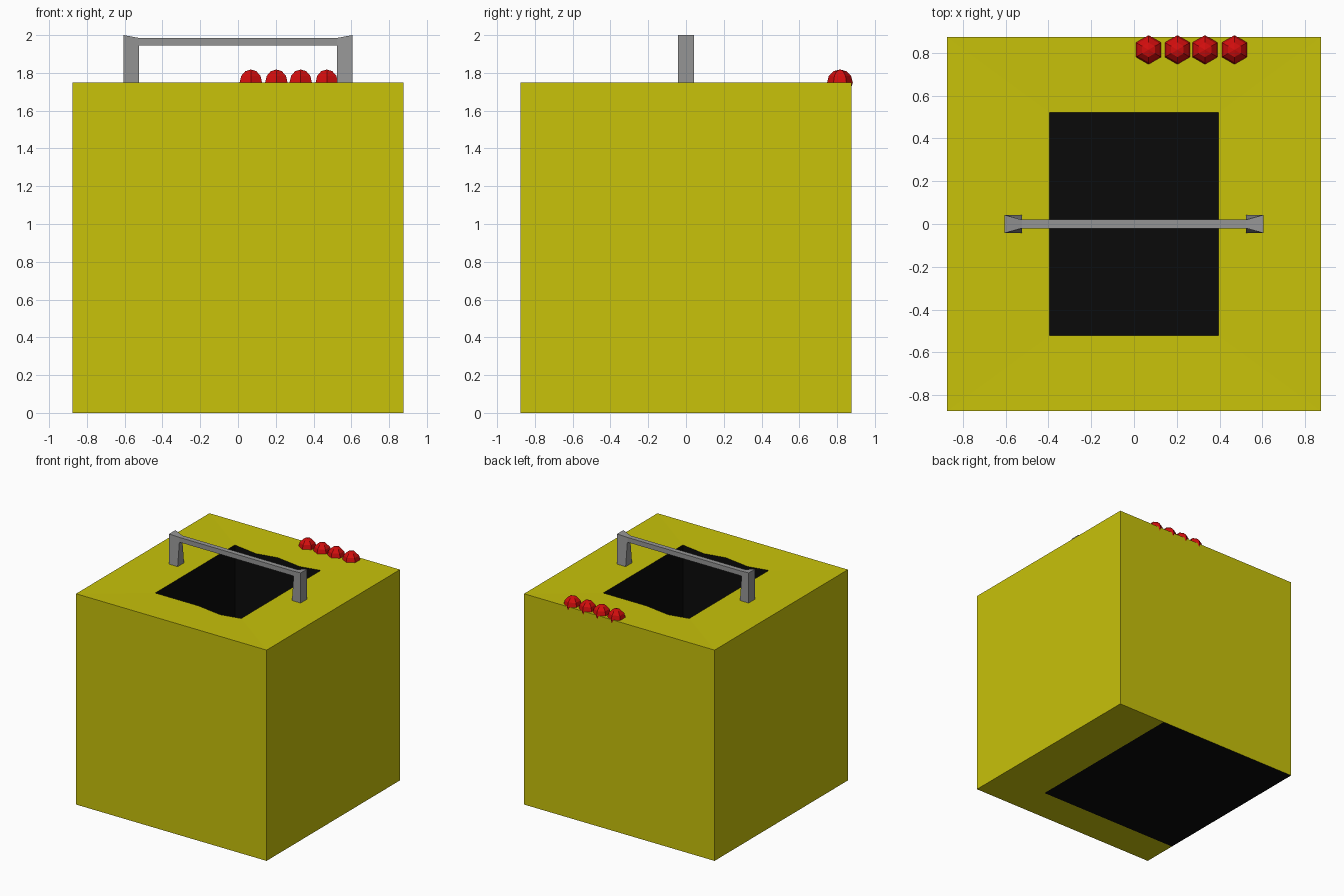
import bpy, bmesh

if "Cube" in bpy.data.objects:
    bpy.data.objects.remove(bpy.data.objects["Cube"])


def material(name, rgb):
    m = bpy.data.materials.new(name)
    m.diffuse_color = (*rgb, 1)
    m.use_nodes = True
    m.node_tree.nodes["Principled BSDF"].inputs["Base Color"].default_value = m.diffuse_color
    return m


yellow = material("yellow", (0.58, 0.54, 0.003))
black = material("black", (0.003, 0.003, 0.003))
red = material("red", (0.65, 0.004, 0.004))
grey = material("grey", (0.3, 0.3, 0.3))


def finish(bm, name, *mats):
    me = bpy.data.meshes.new(name)
    bm.to_mesh(me)
    bm.free()
    ob = bpy.data.objects.new(name, me)
    bpy.context.collection.objects.link(ob)
    for m in mats:
        me.materials.append(m)
    return ob


# Box body: four walls, a top with a slightly sagging rim, a black shaft
S, H = 0.875, 1.75
bm = bmesh.new()


def face(verts, mat=0):
    f = bm.faces.new(verts)
    f.material_index = mat
    return f


corners = [(-S, -S), (S, -S), (S, S), (-S, S)]
low = [bm.verts.new((x, y, 0)) for x, y in corners]
top = [bm.verts.new((x, y, H)) for x, y in corners]
for i in range(4):
    j = (i + 1) % 4
    face([low[i], low[j], top[j], top[i]])

rim_x = [(-0.395, 0), (-0.2, -0.02), (0, 0), (0.2, -0.02), (0.395, 0)]
front = [bm.verts.new((x, -0.522, H + dz)) for x, dz in rim_x]
back = [bm.verts.new((x, 0.522, H + dz)) for x, dz in rim_x]
face([top[0], top[1]] + front[::-1])
face([top[2], top[3]] + back)
face([top[1], top[2], back[-1], front[-1]])
face([top[3], top[0], front[0], back[0]])

# Black shaft walls and floor
rim = front + back[::-1]
floor = [bm.verts.new((v.co.x, v.co.y, 0.03)) for v in rim]
for i in range(len(rim)):
    j = (i + 1) % len(rim)
    face([rim[i], rim[j], floor[j], floor[i]], 1)
face(floor, 1)

# Underside: black patch in one corner, yellow L around it
a = bm.verts.new((0.43, S, 0))
b = bm.verts.new((0.43, -0.58, 0))
c = bm.verts.new((-S, -0.58, 0))
face([low[3], a, b, c], 1)
face([a, low[2], low[1], low[0], c, b])
finish(bm, "box_body", yellow, black)

# Handle: one tapering post plus half of the bar, mirrored
bm = bmesh.new()
side = [(0.605, 0.042, 1.75), (0.605, 0.042, 2.0), (0.525, 0.02, 1.985),
        (0, 0.02, 1.985), (0, 0.02, 1.945), (0.525, 0.02, 1.945),
        (0.525, 0.042, 1.75)]
p = [bm.verts.new(v) for v in side]
q = [bm.verts.new((x, -y, z)) for x, y, z in side]
for s in (p, q):
    bm.faces.new([s[0], s[1], s[2], s[5], s[6]])
    bm.faces.new([s[2], s[3], s[4], s[5]])
for i in range(7):
    j = (i + 1) % 7
    if i != 3:
        bm.faces.new([p[i], p[j], q[j], q[i]])
bmesh.ops.recalc_face_normals(bm, faces=bm.faces)
handle = finish(bm, "handle", grey)
handle.modifiers.new("mirror", "MIRROR")

# Row of faceted red buttons
for i, x in enumerate((0.068, 0.203, 0.332, 0.47)):
    bm = bmesh.new()
    bmesh.ops.create_uvsphere(bm, u_segments=6, v_segments=6, radius=0.068)
    ob = finish(bm, f"button_{i + 1}", red)
    ob.location = (x, 0.815, H)
